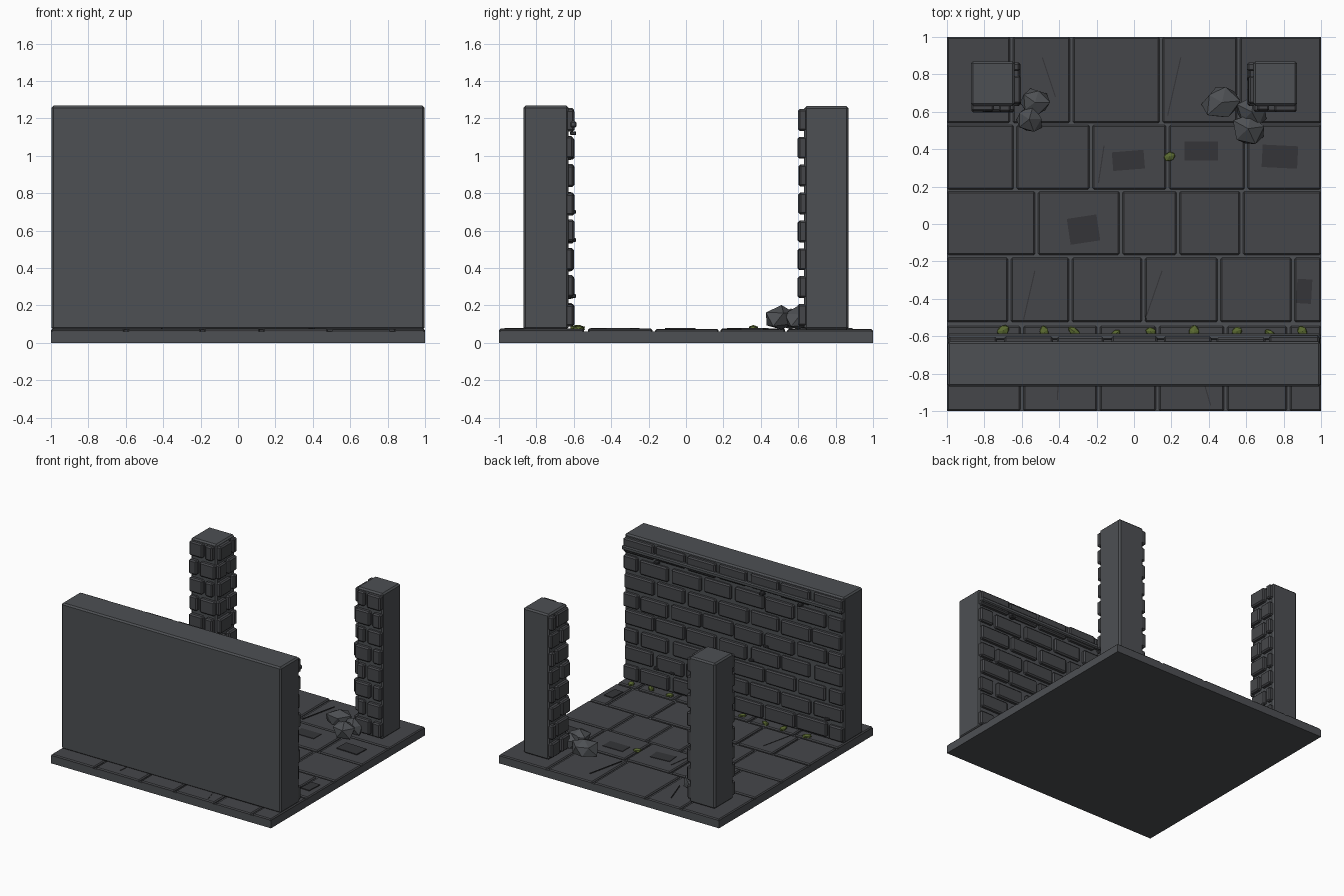
import bpy, bmesh, math, random
from mathutils import Vector, Matrix

if "Cube" in bpy.data.objects:
    bpy.data.objects.remove(bpy.data.objects["Cube"])

random.seed(4)

def material(name, c):
    m = bpy.data.materials.new(name)
    m.diffuse_color = (*c, 1)
    m.use_nodes = True
    m.node_tree.nodes["Principled BSDF"].inputs["Base Color"].default_value = m.diffuse_color
    return m

STONE = material("stone", (0.075, 0.08, 0.087))
TILE = material("tile_stone", (0.06, 0.062, 0.068))
DARK = material("dark_stone", (0.035, 0.036, 0.04))
MOSS = material("moss", (0.10, 0.14, 0.03))

def finish(bm, name, mat, bevel=0):
    me = bpy.data.meshes.new(name)
    bm.to_mesh(me)
    bm.free()
    me.materials.append(mat)
    ob = bpy.data.objects.new(name, me)
    bpy.context.collection.objects.link(ob)
    if bevel:
        b = ob.modifiers.new("bevel", 'BEVEL')
        b.width, b.segments = bevel, 1
    return ob

def box(bm, x0, x1, y0, y1, z0, z1, rot=None):
    c = Vector(((x0 + x1) / 2, (y0 + y1) / 2, (z0 + z1) / 2))
    m = Matrix.Translation(c)
    if rot:
        m = m @ Matrix.Rotation(rot, 4, 'Z')
    m = m @ Matrix.Diagonal((x1 - x0, y1 - y0, z1 - z0, 1))
    bmesh.ops.create_cube(bm, size=1, matrix=m)

# Floor slab
bm = bmesh.new()
box(bm, -1, 1, -1, 1, 0, 0.06)
finish(bm, "floor_slab", STONE)

# Paving tiles: (y range, x joints)
rows = [
    (0.54, 1.0, (-0.655, -0.335, 0.145, 0.56)),
    (0.185, 0.53, (-0.635, -0.23, 0.18, 0.60)),
    (-0.165, 0.175, (-0.52, -0.07, 0.235, 0.575)),
    (-0.525, -0.18, (-0.665, -0.34, 0.05, 0.455, 0.85)),
    (-1.0, -0.545, (-0.60, -0.19, 0.125, 0.49, 0.825)),
]
bm = bmesh.new()
for y0, y1, joints in rows:
    xs = [-1.008, *joints, 1.008]
    for a, b in zip(xs, xs[1:]):
        box(bm, a + 0.008, b - 0.008, y0, y1, 0.05, 0.073 + random.uniform(-.002, .003))
finish(bm, "floor_tiles", TILE, 0.008)

# Worn patches and cracks lying on the floor
bm = bmesh.new()
for x, y, w, d, r in [(-0.03, 0.34, 0.17, 0.1, 0.08), (0.36, 0.39, 0.18, 0.1, 0),
                      (0.78, 0.36, 0.19, 0.12, -0.05), (-0.27, -0.03, 0.16, 0.14, 0.15),
                      (0.91, -0.36, 0.08, 0.13, -0.06)]:
    box(bm, x - w / 2, x + w / 2, y - d / 2, y + d / 2, 0.068, 0.079, r)
for x0, y0, x1, y1 in [(0.18, 0.58, 0.25, 0.89), (-0.49, 0.89, -0.42, 0.68),
                       (-0.19, 0.22, -0.16, 0.42), (-0.59, -0.51, -0.53, -0.25),
                       (0.06, -0.51, 0.15, -0.25), (-0.40, -0.75, -0.41, -0.94),
                       (0.36, -0.80, 0.41, -0.97)]:
    L = math.hypot(x1 - x0, y1 - y0)
    cx, cy = (x0 + x1) / 2, (y0 + y1) / 2
    box(bm, cx - L / 2, cx + L / 2, cy - 0.003, cy + 0.003, 0.068, 0.078,
        math.atan2(y1 - y0, x1 - x0))
finish(bm, "floor_patches_and_cracks", DARK)

# Wall core
bm = bmesh.new()
box(bm, -0.998, 0.998, -0.87, -0.628, 0.07, 1.268)
finish(bm, "wall_core", STONE, 0.012)

# Wall bricks in running bond on the inner face
ROWS, PITCH, Z0 = 8, 0.149, 0.09
bm = bmesh.new()
for r in range(ROWS):
    z = Z0 + r * PITCH
    n = 7
    w = 2 / n
    start = -1 - (w / 2 if r % 2 == 0 else 0)
    for i in range(n + 1):
        a = max(-0.995, start + i * w + 0.014 + random.uniform(-.01, .01))
        b = min(0.995, start + (i + 1) * w - 0.014 + random.uniform(-.01, .01))
        if b - a > 0.05:
            dz = random.uniform(-.006, .006)
            box(bm, a, b, -0.65, -0.600 + random.uniform(-.008, .004),
                z + dz, min(z + 0.117 + dz, 1.262))
finish(bm, "wall_bricks", TILE, 0.010)

# Ledge strip near the top of the wall and small chips
bm = bmesh.new()
box(bm, -0.998, 0.998, -0.62, -0.585, 1.15, 1.185)
finish(bm, "wall_ledge", STONE, 0.008)
bm = bmesh.new()
for i in range(9):
    x, z = random.uniform(-.9, .9), random.choice((0.25, 0.55, 0.7, 0.85, 1.12))
    box(bm, x - 0.02, x + 0.02, -0.62, -0.587, z - 0.01, z + 0.01)
finish(bm, "wall_chips", DARK, 0.004)

# Two pillars, bricks on the front and inner faces
for side, name in ((-1, "left"), (1, "right")):
    bm = bmesh.new()
    cx = side * 0.755
    box(bm, cx - 0.117, cx + 0.117, 0.632, 0.87, 0.07, 1.265)
    finish(bm, name + "_pillar_core", STONE, 0.012)
    bm = bmesh.new()
    for r in range(ROWS):
        z = Z0 + r * PITCH
        top = min(z + 0.117, 1.258)
        wide = r % 2 == 0
        # t measures from the inner corner across each face
        spans = [(0.0, 0.135), (0.16, 0.236)] if wide else [(0.02, 0.085), (0.11, 0.236)]
        for s, e in spans:
            e = min(e, 0.232)
            p = random.uniform(-.006, .004)
            xa, xb = side * (0.638 + s), side * (0.638 + e)
            box(bm, min(xa, xb), max(xa, xb), 0.600 - p, 0.65, z, top)
        for s, e in ([(0.0, 0.10), (0.125, 0.232)] if wide else [(0.01, 0.16), (0.185, 0.232)]):
            p = random.uniform(-.006, .004)
            xa, xb = side * (0.608 - p), side * 0.66
            box(bm, min(xa, xb), max(xa, xb), 0.632 + s, 0.632 + e, z, top)
    finish(bm, name + "_pillar_bricks", TILE, 0.010)

# Fallen rubble at the pillar feet
for i, (x, y, r) in enumerate([(-0.53, 0.65, 0.085), (-0.56, 0.56, 0.08), (0.47, 0.65, 0.105),
                               (0.61, 0.51, 0.09), (0.63, 0.60, 0.085)]):
    bm = bmesh.new()
    bmesh.ops.create_icosphere(bm, subdivisions=1, radius=r)
    for v in bm.verts:
        v.co *= random.uniform(0.8, 1.18)
        v.co.z = max(v.co.z * 0.8, -r * 0.6)
    bmesh.ops.rotate(bm, verts=bm.verts, matrix=Matrix.Rotation(i * 1.3, 3, 'Z'))
    bmesh.ops.translate(bm, verts=bm.verts, vec=(x, y, 0.073 + r * 0.58))
    finish(bm, f"rubble_{i + 1}", STONE)

# Moss clumps along the wall foot and one on the floor
bm = bmesh.new()
for x, y in [(-0.70, -0.57), (-0.48, -0.58), (-0.32, -0.575), (-0.1, -0.59), (0.09, -0.575),
             (0.32, -0.58), (0.55, -0.575), (0.73, -0.59), (0.90, -0.575), (0.19, 0.36)]:
    m = Matrix.Translation((x, y, 0.078)) @ Matrix.Rotation(random.uniform(0, 3), 4, 'Z') \
        @ Matrix.Diagonal((random.uniform(.9, 1.3), random.uniform(.6, .9), 0.5, 1))
    bmesh.ops.create_icosphere(bm, subdivisions=1, radius=0.035, matrix=m)
finish(bm, "moss", MOSS)
